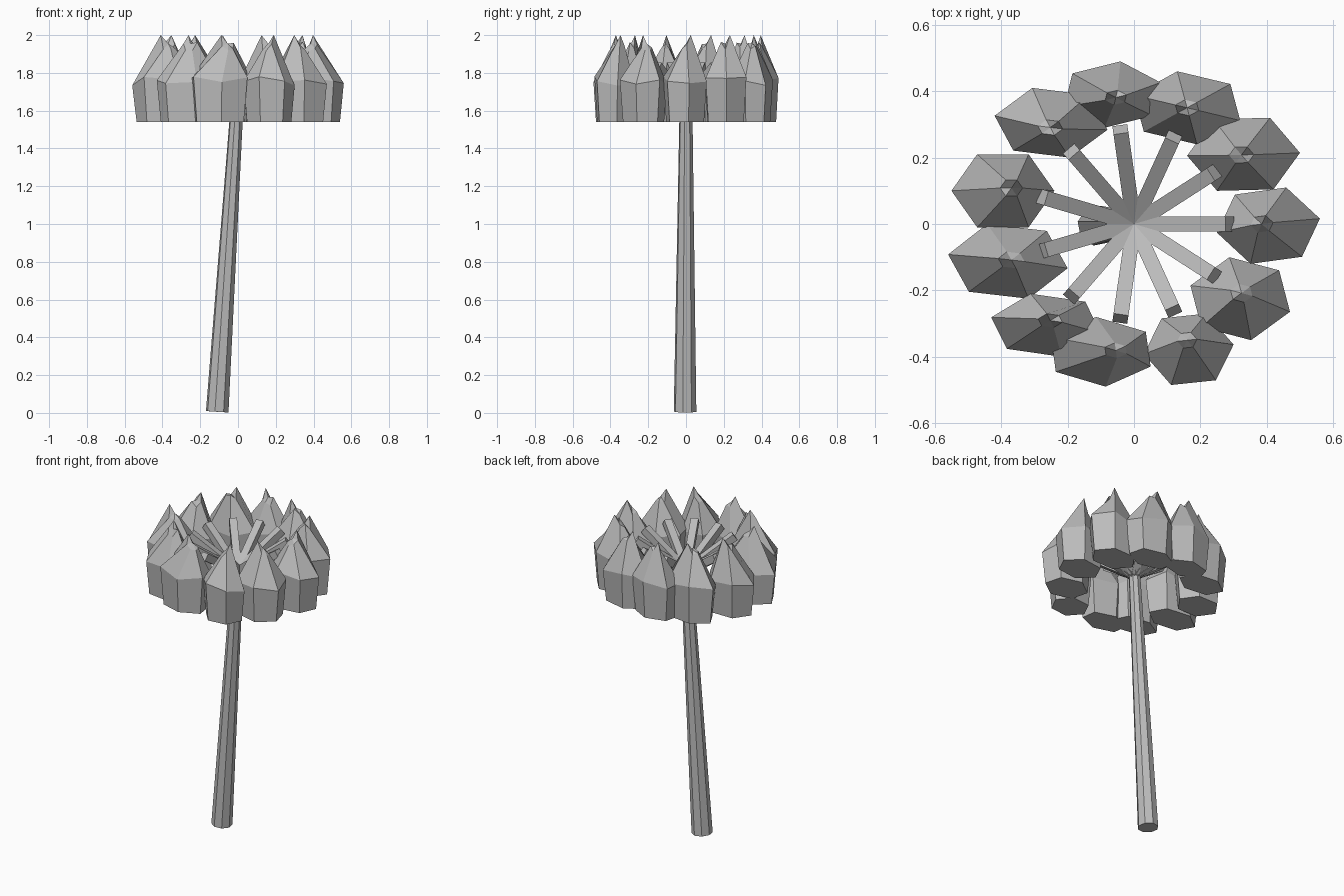
import bpy, bmesh, math, random
from mathutils import Vector

if "Cube" in bpy.data.objects:
    bpy.data.objects.remove(bpy.data.objects["Cube"])

random.seed(4)
grey = bpy.data.materials.new("plain grey")
grey.diffuse_color = (0.5, 0.5, 0.5, 1)
grey.use_nodes = True
grey.node_tree.nodes["Principled BSDF"].inputs["Base Color"].default_value = grey.diffuse_color


def loft(name, rings, cap_top=True):
    """Skin a list of equal rings; a one-point last ring becomes an apex."""
    bm = bmesh.new()
    vs = [[bm.verts.new(p) for p in r] for r in rings]
    n = len(vs[0])
    for a, b in zip(vs, vs[1:]):
        for i in range(n):
            j = (i + 1) % n
            if len(b) == 1:
                bm.faces.new((a[i], a[j], b[0]))
            else:
                bm.faces.new((a[i], a[j], b[j], b[i]))
    bm.faces.new(vs[0][::-1])
    if len(vs[-1]) > 1:
        bm.faces.new(vs[-1])
    bmesh.ops.recalc_face_normals(bm, faces=bm.faces)
    me = bpy.data.meshes.new(name)
    bm.to_mesh(me)
    bm.free()
    me.materials.append(grey)
    ob = bpy.data.objects.new(name, me)
    bpy.context.collection.objects.link(ob)
    return ob


def stick(name, p, q, r0, r1, n, turn=0.0):
    """Tapered straight bar with square-cut ends."""
    p, q = Vector(p), Vector(q)
    d = (q - p).normalized()
    side = d.cross(Vector((0, 1, 0.001)) if abs(d.z) > 0.9 else Vector((0, 0, 1))).normalized()
    up = side.cross(d)
    ang = [turn + 2 * math.pi * i / n for i in range(n)]
    return loft(name, [[c + (side * math.cos(a) + up * math.sin(a)) * r for a in ang]
                       for c, r in ((p, r0), (q, r1))])


# leaning trunk
stick("trunk", (-0.11, -0.005, 0.006), (-0.003, 0, 1.66), 0.061, 0.034, 8, 0.2)

# foliage clumps: x min, x max, y min, y max, turn of the six-sided outline
clumps = [
    (0.25, 0.56, -0.12, 0.11, 10), (0.16, 0.50, 0.10, 0.32, 2),
    (0.00, 0.32, 0.24, 0.46, 40), (-0.21, 0.08, 0.29, 0.49, 21),
    (-0.42, -0.08, 0.20, 0.41, 49), (-0.55, -0.24, -0.01, 0.21, 0),
    (-0.56, -0.20, -0.225, 0.0, 50), (-0.43, -0.10, -0.40, -0.21, 46),
    (-0.25, 0.05, -0.49, -0.28, 35), (0.03, 0.30, -0.485, -0.27, 7),
    (0.17, 0.47, -0.35, -0.10, 42),
]


def fit(vals, lo, hi):
    a, b = min(vals), max(vals)
    return [lo + (v - a) / (b - a) * (hi - lo) for v in vals]


for i, (x0, x1, y0, y1, turn) in enumerate(clumps):
    t = 2 * math.pi * i / len(clumps)
    # branch rising from the trunk top
    stick(f"branch_{i + 1}", (0, 0, 1.64),
          (0.288 * math.cos(t), 0.288 * math.sin(t), 1.835),
          0.032, 0.032, 4, math.pi / 4)
    # clump: narrower flat base, wide shoulder, small ragged crown
    ang = [math.radians(turn + 60 * k) for k in range(6)]
    xs = fit([math.cos(a) for a in ang], x0, x1)
    ys = fit([math.sin(a) for a in ang], y0, y1)
    mid = Vector(((x0 + x1) / 2, (y0 + y1) / 2, 0))
    peak = Vector((0.385 * math.cos(t), 0.385 * math.sin(t), 0))
    tall = random.randrange(6)
    base, shoulder, crown = [], [], []
    for k in range(6):
        off = Vector((xs[k], ys[k], 0)) - mid
        base.append(mid + off * 0.87 + Vector((0, 0, 1.54)))
        shoulder.append(mid + off + Vector((0, 0, random.uniform(1.73, 1.78))))
        z = 2.0 if k == tall else random.uniform(1.91, 1.965)
        crown.append(peak + off * 0.22 + Vector((0, 0, z)))
    apex = [peak + Vector((0, 0, 1.955))]
    loft(f"foliage_clump_{i + 1}", [base, shoulder, crown, apex])
